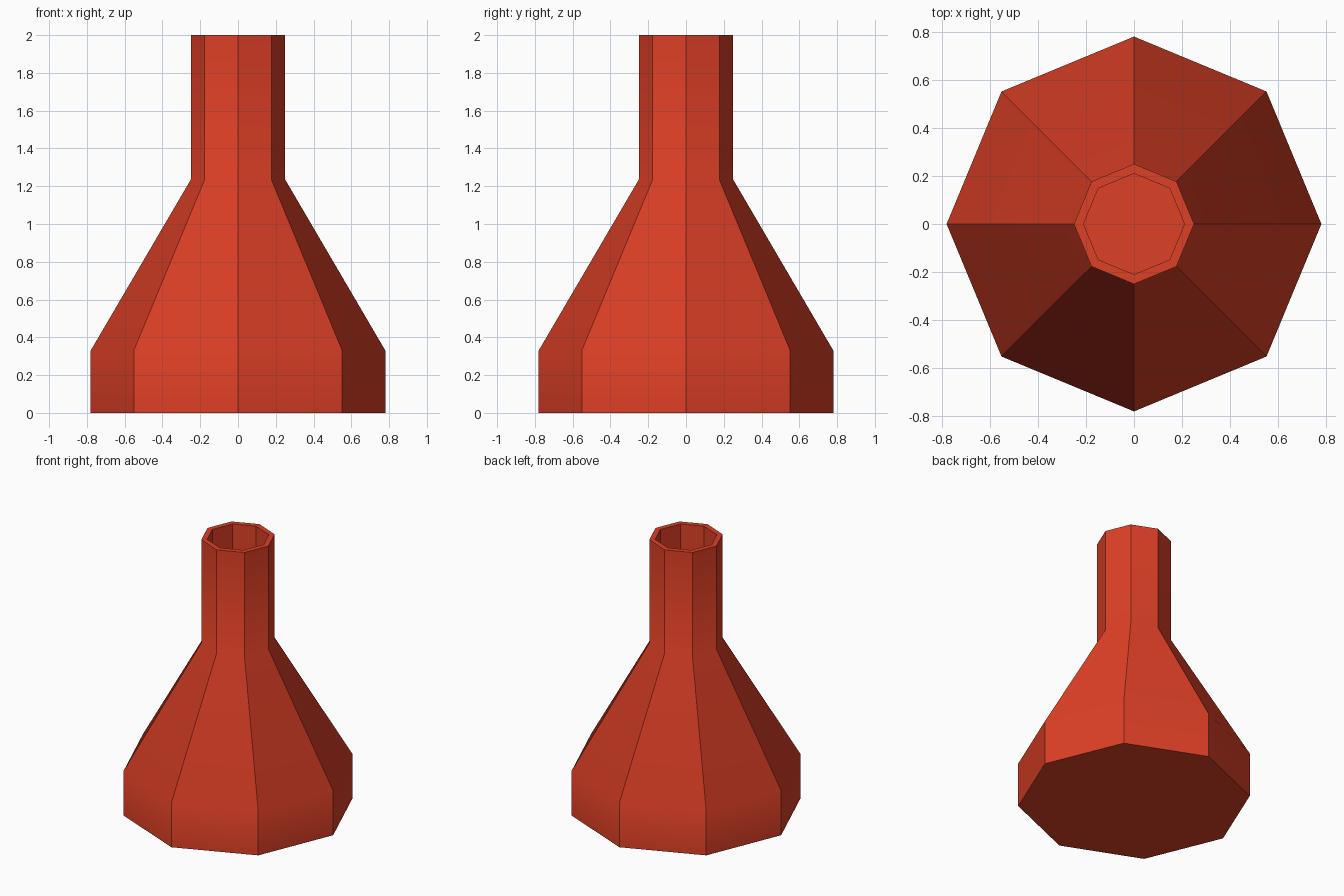
import bpy
import bmesh
from math import cos, sin, pi, radians

default_cube = bpy.data.objects.get("Cube")
if default_cube:
    bpy.data.objects.remove(default_cube, do_unlink=True)

# Single flat colour
red = bpy.data.materials.new("flask red")
red.use_nodes = True
red.diffuse_color = (0.72, 0.05, 0.019, 1)
red.node_tree.nodes["Principled BSDF"].inputs["Base Color"].default_value = red.diffuse_color

SIDES = 8


def lathe(name, profile, material):
    """Sweep (radius, height) points round z and cap both ends."""
    bm = bmesh.new()
    rings = []
    for radius, height in profile:
        angles = [2 * pi * i / SIDES for i in range(SIDES)]
        rings.append([bm.verts.new((radius * cos(a), radius * sin(a), height)) for a in angles])
    for low, high in zip(rings, rings[1:]):
        for i in range(SIDES):
            j = (i + 1) % SIDES
            bm.faces.new((low[i], low[j], high[j], high[i]))
    bm.faces.new(rings[0][::-1])
    bm.faces.new(rings[-1])
    bmesh.ops.recalc_face_normals(bm, faces=bm.faces)
    mesh = bpy.data.meshes.new(name)
    bm.to_mesh(mesh)
    bm.free()
    mesh.materials.append(material)
    obj = bpy.data.objects.new(name, mesh)
    bpy.context.collection.objects.link(obj)
    return obj


# Base band, sloped shoulder, neck, rim, then the bore down to its floor
flask = lathe("flask_body", [
    (0.78, 0), (0.78, 0.33), (0.25, 1.235), (0.25, 2),
    (0.21, 2), (0.21, 1.25),
], red)

# Smooth over the shallow bends, crisp along the facets
bpy.ops.object.select_all(action='DESELECT')
flask.select_set(True)
bpy.context.view_layer.objects.active = flask
bpy.ops.object.shade_smooth_by_angle(angle=radians(30))
